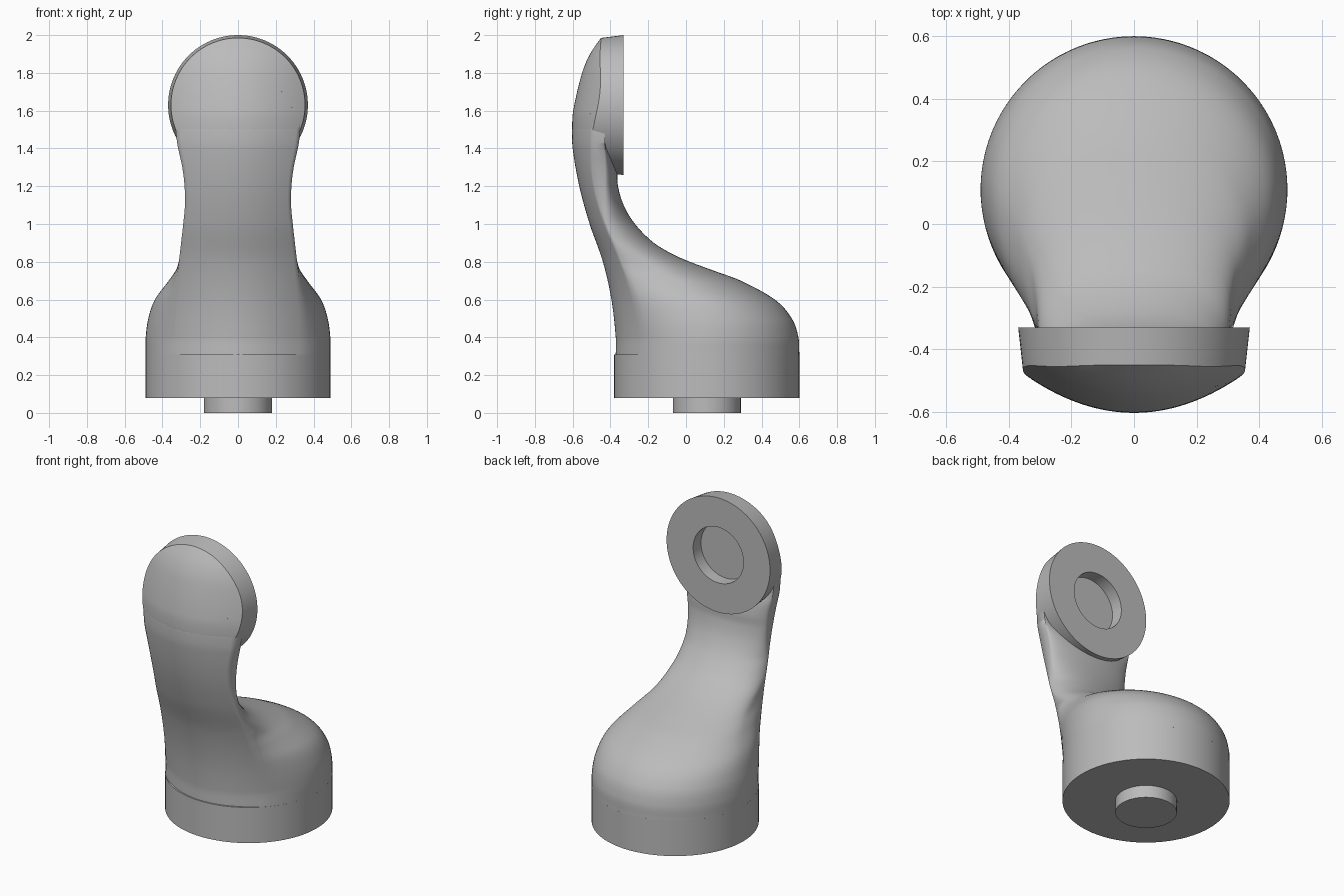
import bpy, bmesh, math

if "Cube" in bpy.data.objects:
    bpy.data.objects.remove(bpy.data.objects["Cube"])

GREY = (0.5, 0.5, 0.5, 1)
grey = bpy.data.materials.new("light grey plastic")
grey.use_nodes = True
grey.diffuse_color = GREY
grey.node_tree.nodes["Principled BSDF"].inputs["Base Color"].default_value = GREY

AXIS_Y, BASE_R, STEP_Z = 0.11, 0.49, 0.31
HEAD_Z, HEAD_R, RIM_R, BACK_Y = 1.63, 0.37, 0.355, -0.33
HOLE_R, HOLE_Y = 0.18, -0.41
SEGMENTS = 96


def clamp(v):
    return max(0.0, min(1.0, v))


def curve(points, z):
    """Smooth interpolation through (z, value) points."""
    n = len(points)
    i = 0
    while i < n - 2 and z > points[i + 1][0]:
        i += 1

    def slope(j):
        a, b = points[max(j - 1, 0)], points[min(j + 1, n - 1)]
        return (b[1] - a[1]) / (b[0] - a[0])

    (za, a), (zb, b) = points[i], points[i + 1]
    h = zb - za
    t = clamp((z - za) / h)
    s = 1 - t
    return (a * (1 + 2 * t) * s * s + b * t * t * (3 - 2 * t)
            + h * slope(i) * t * s * s - h * slope(i + 1) * t * t * s)


# Side profile of the front and the back, and widths of the front face and the body
FRONT = [(.31, -.372), (.4, -.372), (.6, -.395), (.8, -.44), (1, -.51), (1.2, -.565),
         (1.4, -.6), (1.5, -.603), (1.6, -.597), (1.8, -.55), (1.9, -.508), (2, -.44)]
BACK = [(.31, .6), (.4, .595), (.5, .56), (.6, .47), (.7, .29), (.75, .155), (.8, .02),
        (.84, -.07), (.9, -.17), (1, -.27), (1.1, -.33), (1.2, -.36), (1.27, -.365),
        (1.35, -.385), (1.43, -.425), (1.8, -.44)]
FACE = [(.31, .35), (.5, .345), (.7, .325), (.8, .313), (1, .29), (1.1, .281), (1.2, .283),
        (1.3, .295), (1.45, .325), (1.55, .32), (1.75, .2)]
BODY = [(.31, .49), (.4, .489), (.5, .475), (.6, .44), (.7, .367), (.77, .322), (.9, .3), (1, .28)]
MIDDLE = [(.31, .11), (.4, .11), (.5, .1), (.6, .06), (.7, -.05), (.8, -.24), (.9, -.37), (1, -.43)]


def front_y(x, z):
    bow = 1 + 0.15 * clamp((0.8 - z) / 0.4)
    return curve(FRONT, z) + bow * x * x


def finish(name, bm, angle):
    bmesh.ops.recalc_face_normals(bm, faces=bm.faces)
    mesh = bpy.data.meshes.new(name)
    bm.to_mesh(mesh)
    bm.free()
    ob = bpy.data.objects.new(name, mesh)
    bpy.context.collection.objects.link(ob)
    mesh.materials.append(grey)
    bpy.ops.object.select_all(action='DESELECT')
    ob.select_set(True)
    bpy.context.view_layer.objects.active = ob
    bpy.ops.object.shade_smooth_by_angle(angle=math.radians(angle))


def loft(name, rings, angle):
    """Skin closed rings of points and cap both ends."""
    bm = bmesh.new()
    loops = [[bm.verts.new(p) for p in ring] for ring in rings]
    for a, b in zip(loops, loops[1:]):
        for i in range(len(a)):
            j = (i + 1) % len(a)
            bm.faces.new((a[i], a[j], b[j], b[i]))
    bm.faces.new(loops[0])
    bm.faces.new(loops[-1])
    finish(name, bm, angle)


def circle(r, z):
    return [(r * math.cos(a), AXIS_Y + r * math.sin(a), z)
            for a in (math.tau * i / SEGMENTS for i in range(SEGMENTS))]


# Round base and its locating pin
loft("base", [circle(BASE_R, 0.08), circle(BASE_R, STEP_Z)], 40)
loft("bottom_pin", [circle(HOLE_R, 0), circle(HOLE_R, 0.09)], 40)


# Arm: bowed front face joined to a rounded back at every height
def arm_section(z):
    face = curve(FACE, z)
    width = max(curve(BODY, z), face)
    edge = front_y(face, z)
    middle = max(curve(MIDDLE, z), edge)
    back = max(curve(BACK, z), edge + 0.02)
    sink = 0.02 * clamp((z - 1.5) / 0.2)
    start = max(math.acos(min(1, face / width)), 0.001)
    ring = []
    for i in range(32):
        x = face * (i / 16 - 1)
        ring.append((x, front_y(x, z) + sink, z))
    for i in range(64):
        t = -start + (math.pi + 2 * start) * i / 64
        s = math.sin(t)
        y = middle + ((back - middle) * s if s > 0 else (middle - edge) * s / math.sin(start))
        ring.append((width * math.cos(t), y, z))
    return ring


LEVELS = 110
loft("arm", [arm_section(STEP_Z + (1.72 - STEP_Z) * i / LEVELS) for i in range(LEVELS + 1)], 75)


# Head: domed front, tapered rim, flat back with a round socket
def head_ring(r, y=None):
    ring = []
    for i in range(SEGMENTS):
        a = math.tau * i / SEGMENTS
        x, z = r * math.cos(a), HEAD_Z + r * math.sin(a)
        sink = 0.02 * clamp((1.5 - z) / 0.2)
        ring.append((x, front_y(x, z) + sink if y is None else y, z))
    return ring


head = [head_ring(RIM_R * (i + 0.1) / 16.1) for i in range(17)]
head += [head_ring(HEAD_R, BACK_Y), head_ring(HOLE_R, BACK_Y), head_ring(HOLE_R, HOLE_Y)]
loft("head", head, 35)
